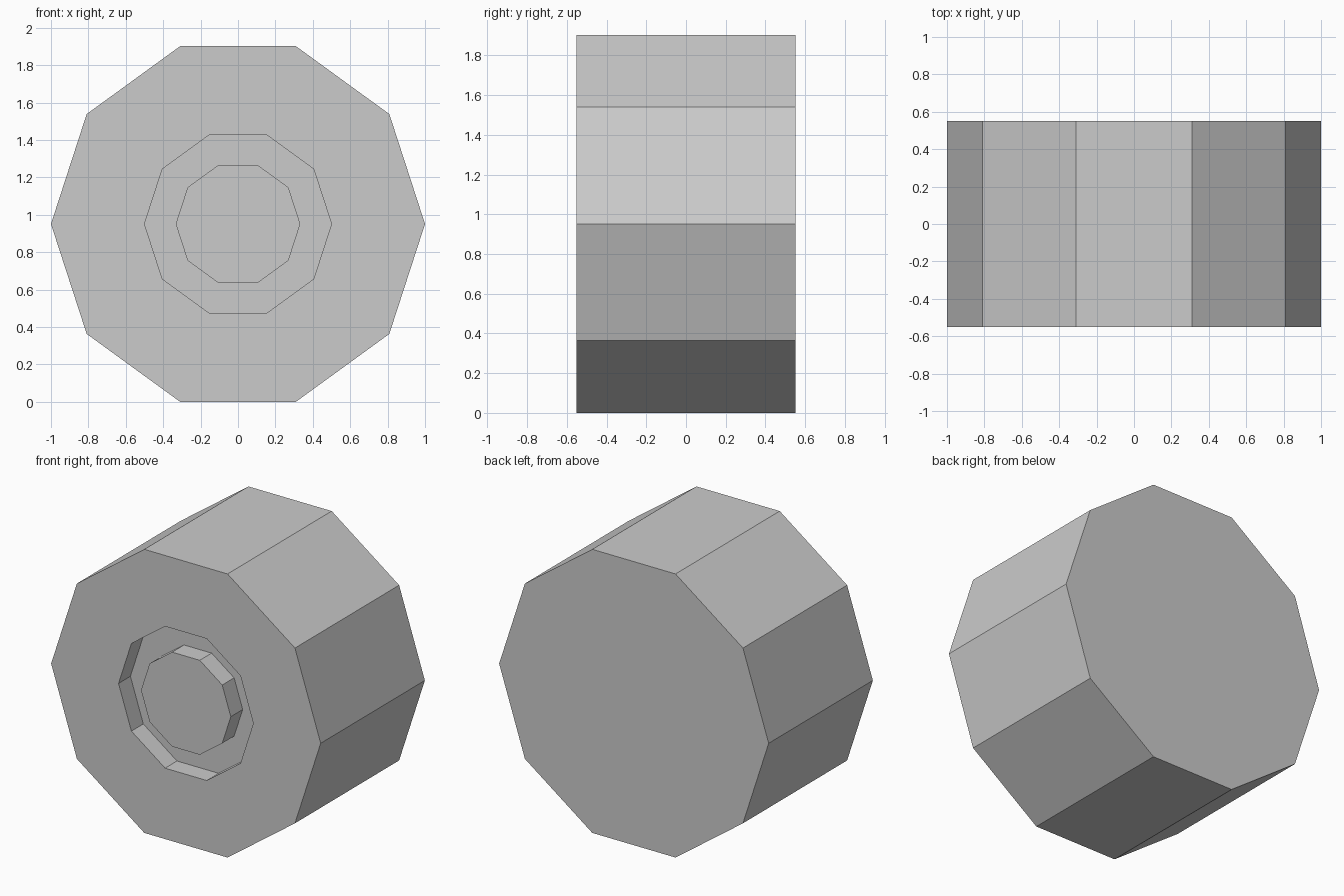
import bpy, bmesh
from math import sin, cos, pi

if "Cube" in bpy.data.objects:
    bpy.data.objects.remove(bpy.data.objects["Cube"])

SIDES = 10
CENTRE_Z = sin(2 * pi / 5)   # a flat side rests on the ground
HALF = 0.552
GROOVE = 0.126

# Profile as (radius, y), from the back face round to the hub face
profile = [(1.0, HALF), (1.0, -HALF), (0.5, -HALF), (0.5, -HALF + GROOVE),
           (0.333, -HALF + GROOVE), (0.333, -HALF)]

bm = bmesh.new()
rings = [[bm.verts.new((r * cos(2 * pi * i / SIDES), y,
                        CENTRE_Z + r * sin(2 * pi * i / SIDES)))
          for i in range(SIDES)] for r, y in profile]

# Tread, front wall, groove and hub sides
for a, b in zip(rings, rings[1:]):
    for i in range(SIDES):
        j = (i + 1) % SIDES
        bm.faces.new((a[i], a[j], b[j], b[i]))

# Back face and hub face
bm.faces.new(rings[0])
bm.faces.new(rings[-1])
bmesh.ops.recalc_face_normals(bm, faces=bm.faces)

mesh = bpy.data.meshes.new("wheel")
bm.to_mesh(mesh)
bm.free()
bpy.context.collection.objects.link(bpy.data.objects.new("wheel", mesh))
